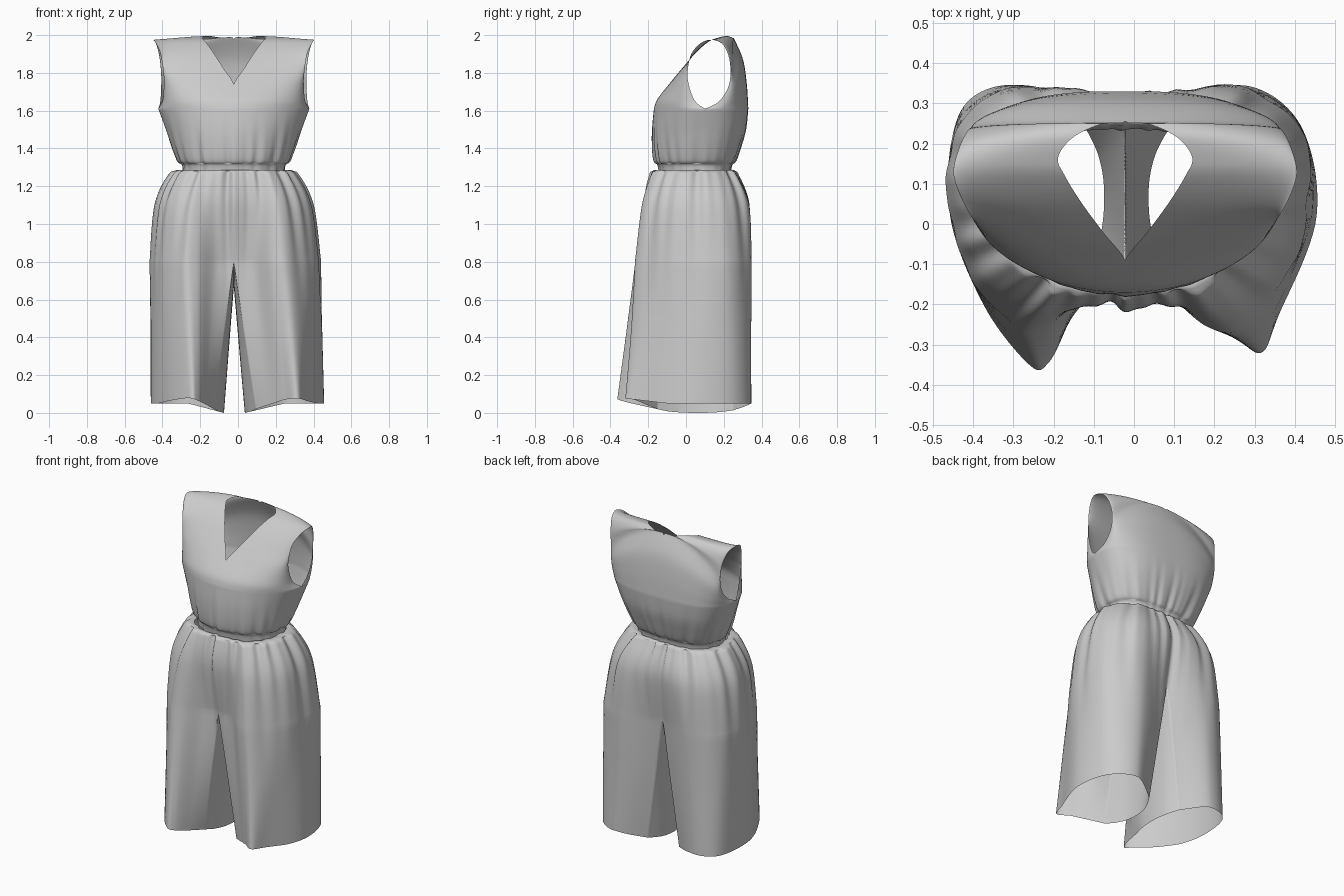
import bpy, bmesh
from math import sin, cos, pi, atan2, hypot

if "Cube" in bpy.data.objects:
    bpy.data.objects.remove(bpy.data.objects["Cube"])

CX = -0.022          # garment centre line


def spline(pts, n):
    """Catmull-Rom resampling of tuples of any size."""
    out = []
    for i in range(len(pts) - 1):
        a, b = pts[max(i - 1, 0)], pts[i]
        c, d = pts[i + 1], pts[min(i + 2, len(pts) - 1)]
        for k in range(n):
            t = k / n
            out.append(tuple(
                0.5 * (2 * q + (r - p) * t + (2 * p - 5 * q + 4 * r - s) * t * t
                       + (3 * q - p - 3 * r + s) * t ** 3)
                for p, q, r, s in zip(a, b, c, d)))
    out.append(tuple(pts[-1]))
    return out


def lerp(a, b, t):
    return tuple(p + (q - p) * t for p, q in zip(a, b))


def gather(p, fine, broad):
    """Push a point in or out to form cloth gathers around the waist."""
    x, y, z = p
    dx, dy = x - CX, y - 0.07
    r = max(hypot(dx, dy), 0.001)
    a = atan2(dx, -dy)
    w = fine * (sin(19 * a + 1) + 0.7 * sin(30 * a + 2.3)) + broad * sin(11 * a + 0.6)
    w *= min(1, r / 0.2)
    return (x + dx / r * w, y + dy / r * w, z)


def add_grid(bm, rows):
    vs = [[bm.verts.new(p) for p in row] for row in rows]
    for r0, r1 in zip(vs, vs[1:]):
        for k in range(len(r0) - 1):
            bm.faces.new((r0[k], r0[k + 1], r1[k + 1], r1[k]))


def finish(bm, name):
    bmesh.ops.remove_doubles(bm, verts=bm.verts, dist=0.0006)
    bmesh.ops.recalc_face_normals(bm, faces=bm.faces)
    for f in bm.faces:
        f.smooth = True
    me = bpy.data.meshes.new(name)
    bm.to_mesh(me)
    bm.free()
    ob = bpy.data.objects.new(name, me)
    bpy.context.collection.objects.link(ob)
    return ob


# ---- bodice -------------------------------------------------------------
NS = 40
S = [sin(pi / 2 * k / NS) for k in range(NS + 1)]


def across(inner, outer, p, side):
    """Rounded row of points from the centre/neck edge to the side/armhole."""
    row = []
    for s in S:
        w = 1 - max(0, 1 - s ** p) ** (1 / p)
        x = max(inner[0], 0) + (outer[0] - max(inner[0], 0)) * s
        row.append((CX + side * x,
                    inner[1] + (outer[1] - inner[1]) * w,
                    inner[2] + (outer[2] - inner[2]) * s * s))
    return row


# neck edge (x, y, z) then armhole edge (x, y, z), front to back over the shoulder
yoke = [
    (0, -.17, 1.61, .400, .10, 1.61),
    (0, -.152, 1.66, .377, .045, 1.655),
    (0, -.09, 1.74, .370, .012, 1.75),
    (.055, -.02, 1.825, .375, .010, 1.82),
    (.110, .055, 1.91, .388, .028, 1.90),
    (.150, .12, 1.965, .412, .075, 1.955),
    (.167, .165, 1.985, .427, .13, 1.975),
    (.130, .215, 1.995, .412, .19, 1.955),
    (.060, .248, 1.985, .395, .225, 1.89),
    (0, .255, 1.98, .385, .236, 1.80),
    (0, .302, 1.87, .385, .22, 1.715),
    (0, .322, 1.74, .390, .17, 1.645),
    (0, .33, 1.61, .400, .10, 1.61)]
# z, half width, front y, back y, side y
torso = [
    (1.265, .268, -.14, .235, .06),
    (1.310, .272, -.148, .243, .06),
    (1.335, .295, -.165, .262, .065),
    (1.40, .322, -.175, .287, .075),
    (1.50, .358, -.178, .317, .09),
    (1.61, .400, -.17, .33, .10)]

bm = bmesh.new()
for side in (1, -1):
    strip = spline(yoke, 6)
    last = len(strip) - 1
    add_grid(bm, [across(r[:3], r[3:], 2 + 0.8 * i / last, side)
                  for i, r in enumerate(strip)])
    rows = []
    for z, a, yf, yb, ys in spline(torso, 6):
        row = across((0, yf, z), (a, ys, z), 2, side)
        row += across((0, yb, z), (a, ys, z), 2.8, side)[-2::-1]
        f = max(0, (1.61 - z) / 0.3) ** 1.3 * (1 if z > 1.32 else 0.35)
        rows.append([gather(p, 0.0045 * f, 0.004 * f) for p in row])
    add_grid(bm, rows)
finish(bm, "bodice")

# ---- trousers -----------------------------------------------------------
# half outlines from centre front round the side to centre back
hips = [
    (1.285, [(0, -.15), (.08, -.15), (.15, -.135), (.21, -.10), (.255, -.02),
             (.272, .06), (.25, .16), (.15, .23), (0, .24)]),
    (1.265, [(0, -.178), (.10, -.18), (.19, -.165), (.26, -.12), (.31, -.03),
             (.332, .06), (.30, .19), (.17, .26), (0, .265)]),
    (1.10, [(0, -.208), (.11, -.205), (.20, -.225), (.28, -.20), (.37, -.09),
            (.412, .05), (.38, .23), (.22, .33), (0, .315)]),
    (0.80, [(0, -.165), (.10, -.18), (.20, -.255), (.29, -.25), (.40, -.11),
            (.447, .05), (.42, .25), (.24, .345), (0, .27)])]
crotch = [(0, .27, .80), (0, .2, .71), (0, .08, .67), (0, -.05, .69), (0, -.165, .80)]
hem_left = [(.11, -.15), (.15, -.25), (.20, -.345), (.25, -.35), (.37, -.20),
            (.458, .03), (.43, .28), (.28, .345), (.11, .25)]
hem_right = [(.11, -.15), (.18, -.21), (.255, -.275), (.32, -.32), (.36, -.23),
             (.45, .02), (.41, .25), (.27, .345), (.11, .25)]
hem_inner = [(.11, .25), (.07, .17), (.055, .08), (.065, -.03), (.11, -.15)]


def hem_point(p):
    x, y = p
    return (x, y, max(0, .05 * min(1, (x - .055) / .2)) + .12 * max(0, -y - .1))


def place(p, side):
    """Set a half outline on its side of the body, with folds near the waist."""
    x, y, z = p
    k = max(0, 1 - z / 1.25)
    x = CX + (x * (1 + .06 * k) if side > 0 else -x * (1 - .05 * k))
    f = max(0, (z - .45) / .8)
    top = 0.4 if z > 1.28 else 1
    return gather((x, y, z), .0075 * f ** 1.8 * top, .008 * f ** .8 * top * (f > 0))


N = 12
bm = bmesh.new()
for side, hem in ((1, hem_right), (-1, hem_left)):
    # hip part, waist down to the crotch level
    arcs = [[(x, y, z) for x, y in spline(o, N)] for z, o in hips]
    cols = [spline(c, 12) for c in zip(*arcs)]
    add_grid(bm, [[place(p, side) for p in row] for row in zip(*cols)])
    # leg part, crotch level down to the hem
    top = arcs[-1] + spline(crotch, N)[1:]
    low = [hem_point(p) for p in spline(hem, N) + spline(hem_inner, N)[1:]]
    add_grid(bm, [[place(lerp(a, b, i / 20), side) for a, b in zip(top, low)]
                  for i in range(21)])
finish(bm, "trousers")
